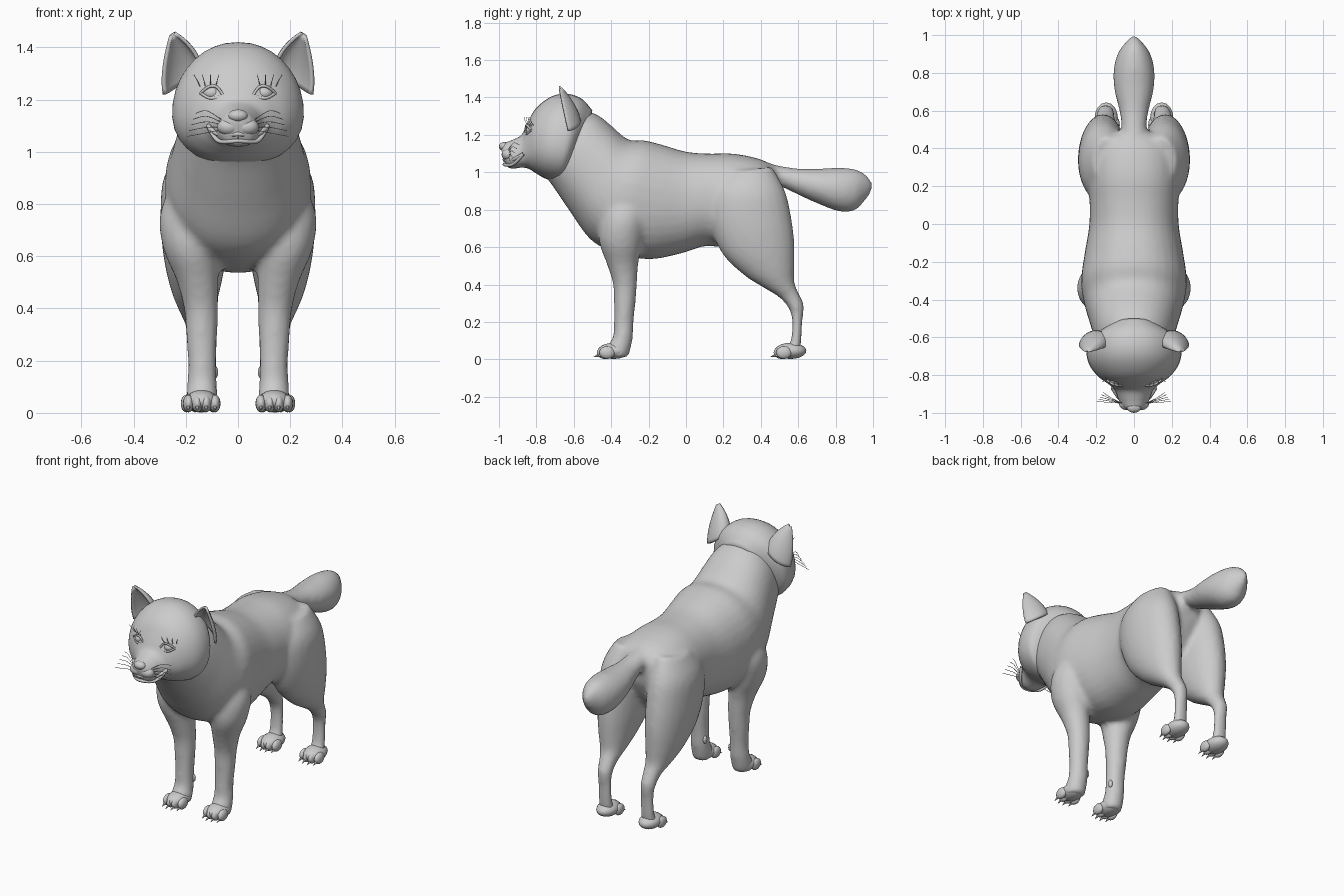
import bpy, bmesh, math
from mathutils import Vector, Matrix

if "Cube" in bpy.data.objects:
    bpy.data.objects.remove(bpy.data.objects["Cube"])

fur = bpy.data.materials.new("grey fur")
fur.diffuse_color = (0.6, 0.6, 0.6, 1)
fur.use_nodes = True
fur.node_tree.nodes["Principled BSDF"].inputs["Base Color"].default_value = fur.diffuse_color


def make(name, bm, mirror=False):
    bmesh.ops.recalc_face_normals(bm, faces=bm.faces)
    for f in bm.faces:
        f.smooth = True
    me = bpy.data.meshes.new(name)
    bm.to_mesh(me)
    bm.free()
    me.materials.append(fur)
    ob = bpy.data.objects.new(name, me)
    bpy.context.collection.objects.link(ob)
    if mirror:
        ob.modifiers.new("mirror", 'MIRROR')
    return ob


def spline(rows, steps):
    """Smoothly fill in rows of numbers."""
    out = []
    for i in range(len(rows) - 1):
        a, b, c, d = (rows[min(max(i + k, 0), len(rows) - 1)] for k in (-1, 0, 1, 2))
        for s in range(steps):
            t = s / steps
            out.append([0.5 * (2*q + (r - p)*t + (2*p - 5*q + 4*r - w)*t*t + (3*q - p - 3*r + w)*t**3)
                        for p, q, r, w in zip(a, b, c, d)])
    return out + [list(rows[-1])]


def loft(bm, rows, side=1, n=24, steps=4, power=2.0, pear=0.0):
    """Rings across two side-profile points: y1, z1, y2, z2, x centre, half width."""
    rings = []
    for y1, z1, y2, z2, xc, hw in spline(rows, steps):
        ring = []
        for k in range(n):
            a = 2 * math.pi * k / n
            c, s = math.cos(a), math.sin(a)
            c = math.copysign(abs(c) ** (2 / power), c)
            s = math.copysign(abs(s) ** (2 / power), s)
            x = side * xc + hw * c * (1 - pear * s)
            ring.append(bm.verts.new((x, (y1 + y2)/2 + s*(y1 - y2)/2, (z1 + z2)/2 + s*(z1 - z2)/2)))
        rings.append(ring)
    for p, q in zip(rings, rings[1:]):
        for k in range(n):
            bm.faces.new((p[k], p[(k+1) % n], q[(k+1) % n], q[k]))
    bm.faces.new(rings[0][::-1])
    bm.faces.new(rings[-1])


def ball(bm, loc, size, rot=None):
    m = Matrix.Translation(loc) @ (rot or Matrix()) @ Matrix.Diagonal((*size, 1))
    bmesh.ops.create_uvsphere(bm, u_segments=16, v_segments=10, radius=1, matrix=m)


def tubes(name, paths, r):
    cu = bpy.data.curves.new(name, 'CURVE')
    cu.dimensions = '3D'
    cu.bevel_depth = r
    cu.bevel_resolution = 1
    for pts in paths:
        sp = cu.splines.new('POLY')
        pts = spline(pts, 5)
        sp.points.add(len(pts) - 1)
        for p, co in zip(sp.points, pts):
            p.co = (*co, 1)
    cu.materials.append(fur)
    ob = bpy.data.objects.new(name, cu)
    bpy.context.collection.objects.link(ob)


# body: neck and torso, legs and tail fused into one skin
bm = bmesh.new()
loft(bm, [(-.56, 1.34, -.78, 1.0, 0, .17), (-.47, 1.305, -.73, .95, 0, .205),
          (-.40, 1.25, -.62, .79, 0, .235), (-.31, 1.175, -.51, .64, 0, .265),
          (-.22, 1.17, -.38, .57, 0, .28), (-.12, 1.145, -.2, .535, 0, .262),
          (0, 1.11, -.03, .565, 0, .238), (.12, 1.10, .1, .605, 0, .235),
          (.25, 1.10, .22, .60, 0, .245), (.38, 1.075, .36, .64, 0, .23),
          (.46, 1.04, .44, .74, 0, .16), (.51, .99, .49, .84, 0, .06)], n=32, power=2.2)
for s in (1, -1):
    # front leg
    loft(bm, [(-.43, .9, -.22, .9, .15, .09), (-.46, .76, -.21, .76, .18, .12),
              (-.465, .63, -.235, .62, .18, .105), (-.42, .5, -.255, .51, .155, .08),
              (-.39, .4, -.262, .4, .142, .066), (-.385, .3, -.27, .3, .139, .06),
              (-.385, .2, -.28, .2, .137, .055), (-.39, .12, -.285, .11, .137, .057),
              (-.42, .07, -.30, .04, .138, .06), (-.42, .02, -.31, .01, .138, .055)], s)
    # hind leg
    loft(bm, [(.2, 1.0, .46, 1.03, .14, .08), (.13, .9, .53, .9, .16, .125),
              (.12, .75, .565, .75, .165, .132), (.19, .57, .58, .62, .165, .12),
              (.31, .45, .58, .5, .163, .095), (.42, .38, .58, .41, .158, .07),
              (.5, .33, .605, .35, .152, .052), (.55, .27, .63, .29, .15, .044),
              (.568, .2, .622, .2, .148, .042), (.56, .1, .615, .08, .147, .045),
              (.53, .05, .6, .02, .147, .05), (.53, .02, .59, .01, .147, .045)], s)
# tail
loft(bm, [(.40, 1.06, .45, .97, 0, .07), (.5, 1.035, .51, .925, 0, .065),
          (.6, 1.02, .6, .88, 0, .078), (.72, 1.02, .71, .83, 0, .105),
          (.82, 1.025, .82, .79, 0, .108), (.91, 1.015, .9, .795, 0, .085),
          (.97, .98, .95, .84, 0, .045), (.998, .94, .99, .89, 0, .012)])
body = make("body", bm)
rm = body.modifiers.new("fuse", 'REMESH')
rm.mode = 'VOXEL'
rm.voxel_size = 0.016
rm.use_smooth_shade = True
sm = body.modifiers.new("relax", 'SMOOTH')
sm.factor = 0.5
sm.iterations = 5

# head with full cheeks, tapering to the muzzle
bm = bmesh.new()
loft(bm, [(-.5, 1.33, -.62, 1.0, 0, .15), (-.56, 1.395, -.66, .955, 0, .235),
          (-.64, 1.42, -.70, .95, 0, .25), (-.72, 1.405, -.76, .97, 0, .235),
          (-.80, 1.345, -.81, 1.0, 0, .19), (-.85, 1.26, -.845, 1.02, 0, .135),
          (-.88, 1.20, -.88, 1.025, 0, .10), (-.93, 1.172, -.925, 1.02, 0, .082),
          (-.975, 1.155, -.955, 1.03, 0, .062), (-.99, 1.13, -.975, 1.07, 0, .03)],
     n=32, power=2.15, pear=.12)
make("head", bm)

# nose and whisker pads
bm = bmesh.new()
ball(bm, (0, -.972, 1.138), (.038, .028, .024))
make("nose", bm)
bm = bmesh.new()
ball(bm, (.035, -.95, 1.095), (.045, .036, .033))
make("whisker_pads", bm, True)

# eyes with lids
bm = bmesh.new()
ball(bm, (.1, -.825, 1.225), (.034, .03, .026))
make("eyes", bm, True)
lids = []
for s in (1, -1):
    for h in (.024, -.018):
        lids.append([(s*.058, -.857, 1.218), (s*.082, -.855, 1.225 + h),
                     (s*.112, -.848, 1.225 + h), (s*.143, -.828, 1.225)])
tubes("eyelids", lids, .006)

# smiling lips and a row of small teeth
tubes("lips", [[(-.115, -.868, 1.10), (-.075, -.925, z), (0, -.972, z), (.075, -.925, z), (.115, -.868, 1.10)]
               for z in (1.068, 1.042)], .009)
bm = bmesh.new()
for k in range(-3, 4):
    x = k * .016
    bmesh.ops.create_cone(bm, segments=6, radius1=.001, radius2=.006, depth=.02, cap_ends=True,
                          matrix=Matrix.Translation((x, -.972 + abs(x)*.55, 1.057)))
make("teeth", bm)

# whiskers and brow hairs
hairs = []
for s in (1, -1):
    for k in range(5):
        z = 1.085 + .009*k
        hairs.append([(s*.06, -.95, z), (s*.12, -.945 + .006*k, z + .012*(k - 1)),
                      (s*(.195 - .008*k), -.94 + .012*k, z + .013*(k - 2))])
    for k in range(4):
        x = .085 + .02*k
        hairs.append([(s*x, -.845 + .01*k, 1.25), (s*(x + .006*(k - 1)), -.86 + .01*k, 1.275),
                      (s*(x + .012*(k - 1)), -.865 + .01*k, 1.295)])
tubes("whiskers", hairs, .0014)

# ears: cupped shells open to the front
bm = bmesh.new()
base, tip = Vector((.212, -.635, 1.27)), Vector((.25, -.678, 1.45))
across = Vector((.7, .05, -.5)).normalized()
back = Vector((-.25, .9, .1)).normalized()
grid = []
for i in range(11):
    t = i / 10
    w = .078 * (1 - t**1.8) + .008
    grid.append([bm.verts.new(base.lerp(tip, t) + across*w*math.cos(a) + back*w*.8*math.sin(a))
                 for a in (math.pi * j / 12 for j in range(13))])
for p, q in zip(grid, grid[1:]):
    for j in range(12):
        bm.faces.new((p[j], p[j+1], q[j+1], q[j]))
ears = make("ears", bm, True)
so = ears.modifiers.new("thickness", 'SOLIDIFY')
so.thickness = .014
so.offset = 0

# paws: pad, four toes and claws each
for name, xc, front, length in (("front_paws", .139, -.475, .13), ("hind_paws", .147, .47, .13)):
    bm = bmesh.new()
    ball(bm, (xc, front + length*.68, .045), (.062, .085, .043))
    for k in range(4):
        off = (k - 1.5) * .034
        y = front + .022 + abs(k - 1.5)*.013
        ball(bm, (xc + off, y + .012, .036), (.021, .042, .034))
        m = Matrix.Translation((xc + off, y - .032, .018)) @ Matrix.Rotation(math.radians(110), 4, 'X')
        bmesh.ops.create_cone(bm, segments=8, radius1=.009, radius2=.001, depth=.035, cap_ends=True, matrix=m)
    make(name, bm, True)

# dew claws behind the front legs
bm = bmesh.new()
ball(bm, (.088, -.315, .155), (.012, .014, .024))
make("dew_claws", bm, True)
